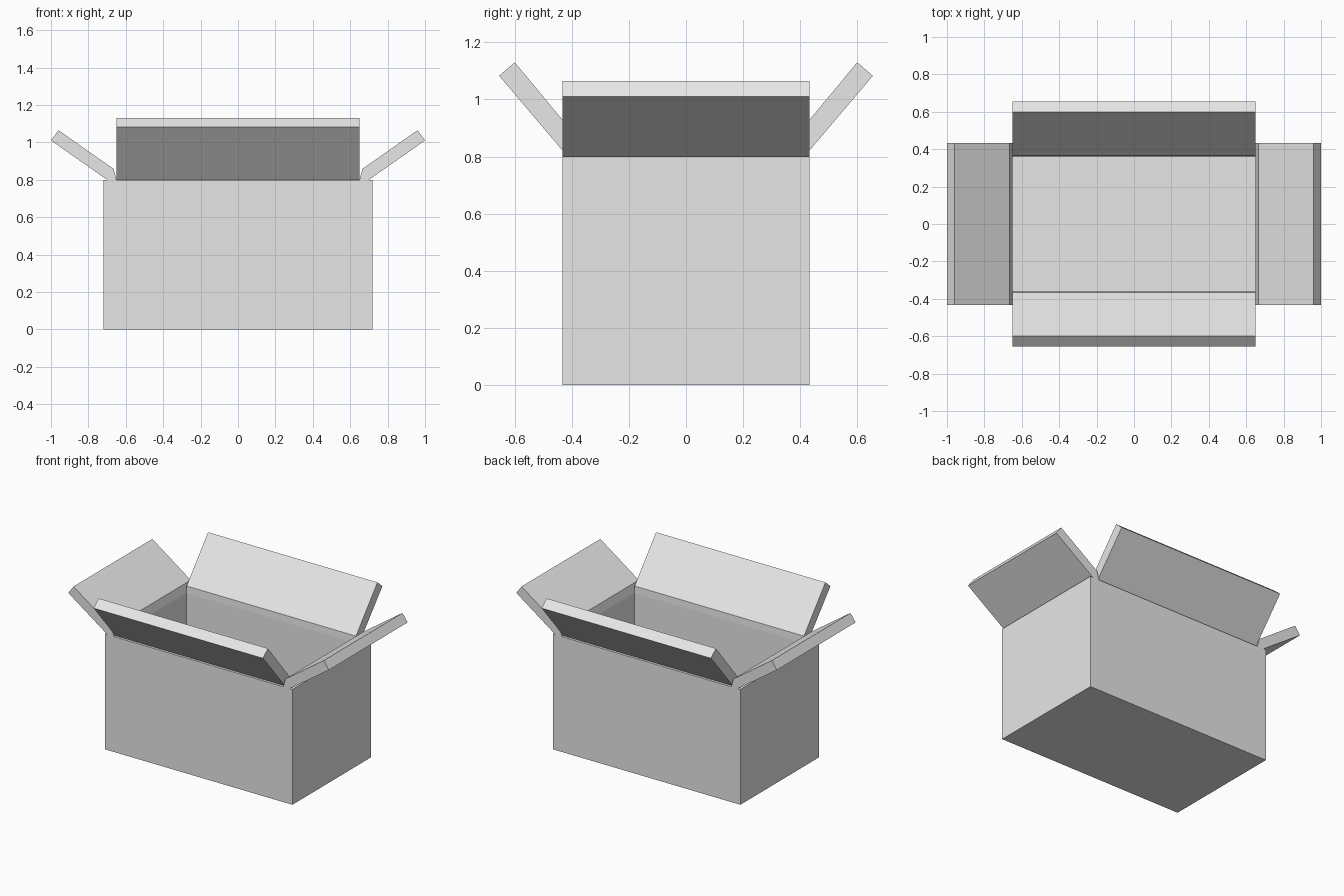
import bpy
import bmesh
from mathutils import Vector

cube = bpy.data.objects.get("Cube")
if cube:
    bpy.data.objects.remove(cube, do_unlink=True)

# Single plain card colour
card = bpy.data.materials.new("light_grey_card")
card.use_nodes = True
card.diffuse_color = (0.8, 0.8, 0.8, 1)
card.node_tree.nodes["Principled BSDF"].inputs["Base Color"].default_value = (0.8, 0.8, 0.8, 1)

HALF_X, HALF_Y, HEIGHT, WALL = 0.72, 0.432, 0.80, 0.07


def finish(name, bm):
    """Turn a bmesh into a named, flat-shaded object."""
    bmesh.ops.recalc_face_normals(bm, faces=bm.faces)
    mesh = bpy.data.meshes.new(name)
    bm.to_mesh(mesh)
    bm.free()
    mesh.materials.append(card)
    obj = bpy.data.objects.new(name, mesh)
    bpy.context.collection.objects.link(obj)
    return obj


def flap(name, profile, half_length, place):
    """Extrude an (outward, z) profile along the rim of the box."""
    bm = bmesh.new()
    verts = [bm.verts.new(place(out, -half_length, z)) for out, z in profile]
    face = bm.faces.new(verts)
    grown = bmesh.ops.extrude_face_region(bm, geom=[face], use_keep_orig=True)
    moved = [g for g in grown["geom"] if isinstance(g, bmesh.types.BMVert)]
    shift = place(0, half_length, 0) - place(0, -half_length, 0)
    bmesh.ops.translate(bm, verts=moved, vec=shift)
    return finish(name, bm)


# Open box: solid block, top face inset to the wall thickness and pushed down
bm = bmesh.new()
bmesh.ops.create_cube(bm, size=2)
for v in bm.verts:
    v.co = Vector((v.co.x * HALF_X, v.co.y * HALF_Y, (v.co.z + 1) * HEIGHT / 2))
bm.normal_update()
top = max(bm.faces, key=lambda f: f.calc_center_median().z)
bmesh.ops.inset_region(bm, faces=[top], thickness=WALL, use_even_offset=True)
inner = bmesh.ops.extrude_discrete_faces(bm, faces=[top])["faces"][0]
bmesh.ops.translate(bm, verts=inner.verts, vec=(0, 0, WALL - HEIGHT))
finish("box_body", bm)

# Four open flaps, each with a bent foot resting on the rim
long_profile = [(0.362, 0.80), (0.365, 0.847), (0.60, 1.13), (0.655, 1.083), (0.415, 0.80)]
side_profile = [(0.65, 0.80), (0.665, 0.858), (0.96, 1.065), (1.0, 1.01), (0.70, 0.80)]

for name, s in (("front_flap", -1), ("back_flap", 1)):
    flap(name, long_profile, HALF_X - WALL,
         lambda out, along, z, s=s: Vector((along, s * out, z)))
for name, s in (("right_flap", -1), ("left_flap", 1)):
    flap(name, side_profile, HALF_Y,
         lambda out, along, z, s=s: Vector((s * out, along, z)))
